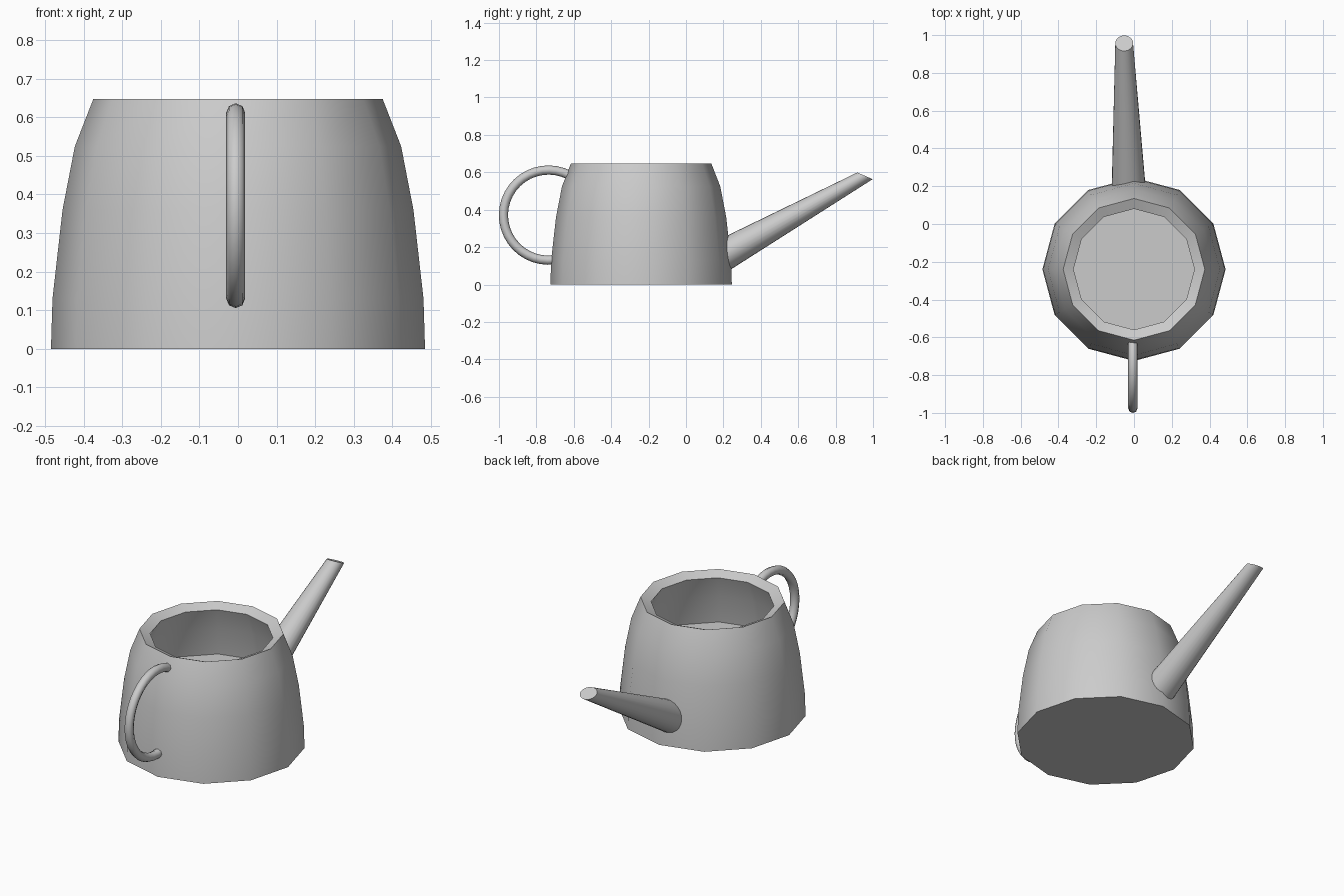
import bpy, math
from mathutils import Vector

if "Cube" in bpy.data.objects:
    bpy.data.objects.remove(bpy.data.objects["Cube"])


def loft(name, rings, cap_ends=True, angle=40):
    """Skin a list of equal-length vertex rings."""
    n = len(rings[0])
    verts = [v for ring in rings for v in ring]
    faces = []
    for i in range(len(rings) - 1):
        for j in range(n):
            k = (j + 1) % n
            faces.append((i*n + j, i*n + k, (i+1)*n + k, (i+1)*n + j))
    if cap_ends:
        last = (len(rings) - 1) * n
        faces.append(tuple(reversed(range(n))))
        faces.append(tuple(last + j for j in range(n)))
    mesh = bpy.data.meshes.new(name)
    mesh.from_pydata(verts, [], faces)
    obj = bpy.data.objects.new(name, mesh)
    bpy.context.collection.objects.link(obj)
    bpy.ops.object.select_all(action='DESELECT')
    obj.select_set(True)
    bpy.context.view_layer.objects.active = obj
    bpy.ops.object.mode_set(mode='EDIT')
    bpy.ops.mesh.select_all(action='SELECT')
    bpy.ops.mesh.normals_make_consistent(inside=False)
    bpy.ops.object.mode_set(mode='OBJECT')
    bpy.ops.object.shade_smooth_by_angle(angle=math.radians(angle))
    return obj


def ring(center, u, v, n):
    """Ellipse of n points spanned by the half-axes u and v."""
    c, u, v = Vector(center), Vector(u), Vector(v)
    return [c + u * math.cos(2*math.pi*i/n) + v * math.sin(2*math.pi*i/n)
            for i in range(n)]


# Body: 12-sided turned pot with an inward-sloping rim and an inner floor
profile = [(0.485, 0), (0.481, 0.13), (0.455, 0.36), (0.423, 0.525), (0.375, 0.648),
           (0.32, 0.623), (0.365, 0.50), (0.395, 0.335)]
loft("body", [ring((0, -0.24, z), (r, 0, 0), (0, r, 0), 12) for r, z in profile])

# Spout: tapered tube with a slanted tip, slightly off centre
loft("spout", [
    ring((-0.028, 0.19, 0.148), (0.09, 0, 0), (0, 0, 0.099), 24),
    ring((-0.052, 0.957, 0.581), (0.047, 0, 0), (0, -0.041, 0.018), 24),
])

# Handle: partial torus at the front
R, tube, steps = 0.241, 0.0245, 24
rings = []
for i in range(steps + 1):
    a = math.radians(62 + (278 - 62) * i / steps)
    d = Vector((0, math.cos(a), math.sin(a)))
    rings.append(ring(Vector((-0.006, -0.735, 0.371)) + d * R,
                      (tube, 0, 0), d * tube, 8))
loft("handle", rings, angle=50)
